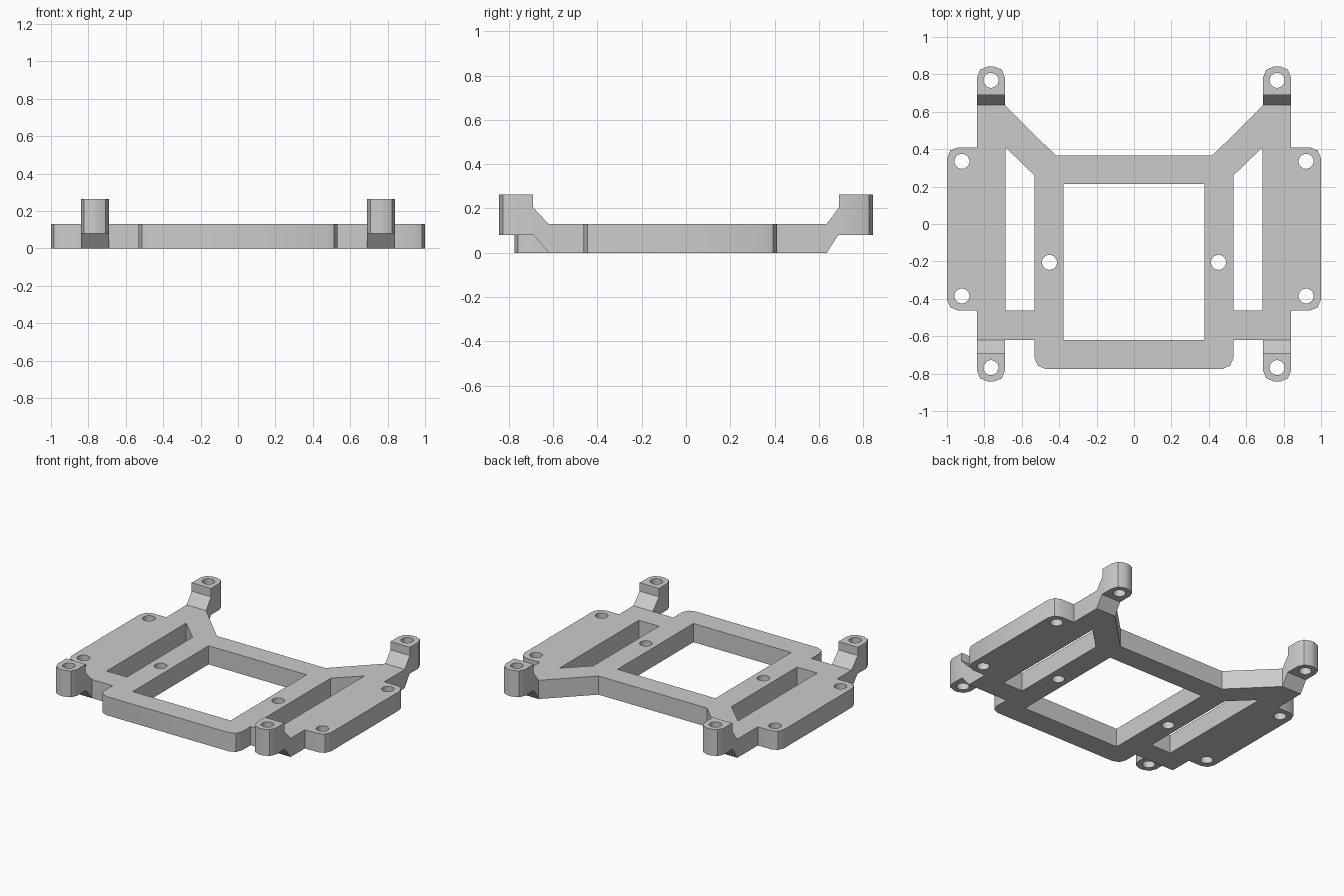
import bpy
import bmesh
from mathutils import Vector

cube = bpy.data.objects.get("Cube")
if cube:
    bpy.data.objects.remove(cube, do_unlink=True)

grey = bpy.data.materials.new("matte grey")
grey.use_nodes = True
colour = (0.6, 0.6, 0.6, 1)
grey.diffuse_color = colour
grey.node_tree.nodes["Principled BSDF"].inputs["Base Color"].default_value = colour

THICK = 0.13      # plate thickness
ROUND = 0.06      # outer corner radius
HOLE = 0.04       # screw hole radius
ARM_X = (0.69, 0.84)
ARM_TIP = 0.843


def prism(name, points, depth, rounded=None):
    """Extrude a closed 3D outline and round the upright edges the rule picks."""
    bm = bmesh.new()
    face = bm.faces.new([bm.verts.new(p) for p in points])
    out = bmesh.ops.extrude_face_region(bm, geom=[face])
    moved = [v for v in out["geom"] if isinstance(v, bmesh.types.BMVert)]
    bmesh.ops.translate(bm, verts=moved, vec=Vector(depth))
    bmesh.ops.recalc_face_normals(bm, faces=bm.faces)
    if rounded:
        edges = []
        for e in bm.edges:
            a, b = (v.co for v in e.verts)
            if (a.xy - b.xy).length < 1e-4 and rounded(a.x, a.y):
                edges.append(e)
        bmesh.ops.bevel(bm, geom=edges, offset=ROUND, segments=2,
                        profile=0.5, affect='EDGES')
    mesh = bpy.data.meshes.new(name)
    bm.to_mesh(mesh)
    bm.free()
    mesh.materials.append(grey)
    obj = bpy.data.objects.new(name, mesh)
    bpy.context.collection.objects.link(obj)
    return obj


def flat(points, z):
    return [(x, y, z) for x, y in points]


def cut(obj, cutter):
    """Subtract a cutter, then discard it."""
    mod = obj.modifiers.new("cut", 'BOOLEAN')
    mod.operation = 'DIFFERENCE'
    mod.solver = 'EXACT'
    mod.object = cutter
    cutter.hide_render = True
    bpy.context.view_layer.objects.active = obj
    bpy.ops.object.modifier_apply(modifier=mod.name)
    bpy.data.objects.remove(cutter, do_unlink=True)


def drill(obj, x, y):
    bpy.ops.mesh.primitive_cylinder_add(vertices=32, radius=HOLE, depth=1,
                                        location=(x, y, 0.1))
    cut(obj, bpy.context.object)


def through(obj, points):
    cut(obj, prism("cutter", flat(points, -0.2), (0, 0, 0.6)))


# Base plate: half outline from back centre to front centre, then mirrored
half = [(0.418, 0.365), (0.69, 0.635), (0.84, 0.635), (0.84, 0.41), (1, 0.41),
        (1, -0.463), (0.84, -0.463), (0.84, -0.62), (0.532, -0.62), (0.532, -0.775)]
outline = half + [(-x, y) for x, y in reversed(half)]
plate = prism("base_plate", flat(outline, 0), (0, 0, THICK),
              lambda x, y: abs(x) > 0.95 or y < -0.7)

# Central window
through(plate, [(-0.377, -0.62), (0.377, -0.62), (0.377, 0.215), (-0.377, 0.215)])

# Side slots and plate screw holes
slot = [(0.532, -0.463), (0.687, -0.463), (0.687, 0.41), (0.532, 0.26)]
for s in (1, -1):
    through(plate, [(s * x, y) for x, y in slot])
    for x, y in ((0.92, 0.335), (0.92, -0.385), (0.452, -0.205)):
        drill(plate, s * x, y)

# Raised mounting arms: side profile with a ramp and a tall drilled pad
for end, ey, root in (("front", -1, 0.62), ("back", 1, 0.635)):
    profile = [(root, 0), (0.687, 0.08), (ARM_TIP, 0.08), (ARM_TIP, 0.263),
               (0.69, 0.263), (0.69, 0.205), (root, THICK)]
    for side, sx in (("left", 1), ("right", -1)):
        pts = [(sx * ARM_X[0], ey * y, z) for y, z in profile]
        arm = prism(f"arm_{end}_{side}", pts, (sx * (ARM_X[1] - ARM_X[0]), 0, 0),
                    lambda x, y: abs(y) > 0.8)
        drill(arm, sx * 0.765, ey * 0.768)

# Smooth hole walls, crisp corners
for obj in list(bpy.context.collection.objects):
    if obj.name == "base_plate" or obj.name.startswith("arm_"):
        bpy.ops.object.select_all(action='DESELECT')
        obj.select_set(True)
        bpy.context.view_layer.objects.active = obj
        bpy.ops.object.shade_smooth_by_angle(angle=0.5)
